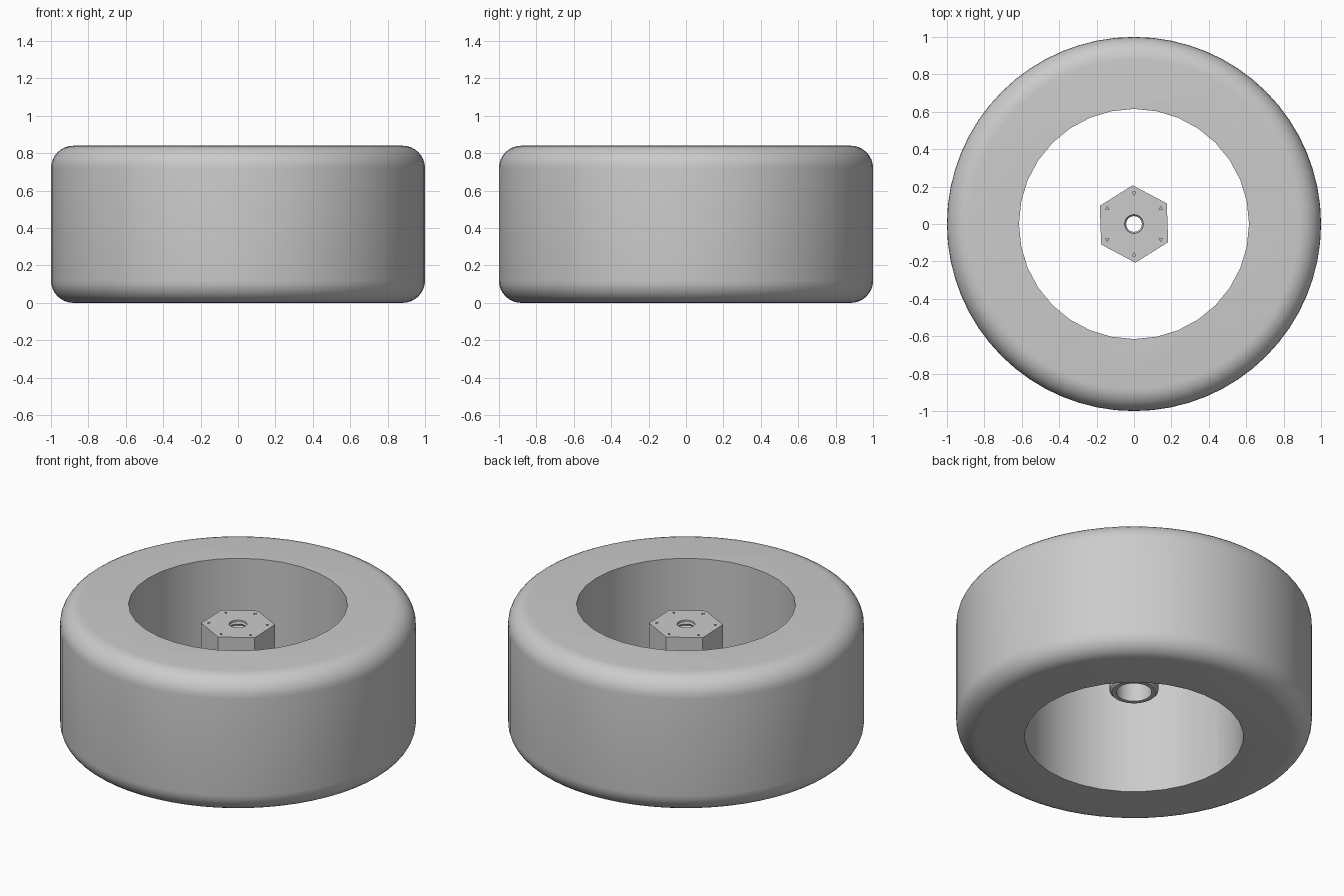
import bpy, bmesh
from math import radians, cos, sin, pi
from mathutils import Matrix

cube = bpy.data.objects.get("Cube")
if cube:
    bpy.data.objects.remove(cube, do_unlink=True)

grey = bpy.data.materials.new("light grey")
grey.use_nodes = True
COLOUR = (0.6, 0.6, 0.6, 1)
grey.diffuse_color = COLOUR
grey.node_tree.nodes["Principled BSDF"].inputs["Base Color"].default_value = COLOUR


def lathe(name, profile, sides, turn=0):
    """Solid of revolution from (radius, z) points, capped at both ends."""
    bm = bmesh.new()
    rings = []
    for r, z in profile:
        angles = [turn + 2 * pi * i / sides for i in range(sides)]
        rings.append([bm.verts.new((r * cos(a), r * sin(a), z)) for a in angles])
    for low, high in zip(rings, rings[1:]):
        for i in range(sides):
            j = (i + 1) % sides
            bm.faces.new((low[i], low[j], high[j], high[i]))
    bm.faces.new(reversed(rings[0]))
    bm.faces.new(rings[-1])
    bmesh.ops.recalc_face_normals(bm, faces=bm.faces)
    mesh = bpy.data.meshes.new(name)
    bm.to_mesh(mesh)
    bm.free()
    mesh.materials.append(grey)
    obj = bpy.data.objects.new(name, mesh)
    bpy.context.collection.objects.link(obj)
    return obj


def activate(obj):
    bpy.ops.object.select_all(action="DESELECT")
    obj.select_set(True)
    bpy.context.view_layer.objects.active = obj


def combine(obj, other, operation):
    """Apply a boolean and discard the helper."""
    activate(obj)
    mod = obj.modifiers.new("boolean", "BOOLEAN")
    mod.operation, mod.object, mod.solver = operation, other, "EXACT"
    bpy.ops.object.modifier_apply(modifier=mod.name)
    bpy.data.objects.remove(other, do_unlink=True)


def smooth(obj):
    activate(obj)
    bpy.ops.object.shade_smooth_by_angle(angle=radians(30))


# Tyre: rounded cylinder with a straight opening through it
HEIGHT = 0.84
tyre = lathe("tyre", [(1, 0), (1, HEIGHT)], 64)
activate(tyre)
bevel = tyre.modifiers.new("rounded_shoulders", "BEVEL")
bevel.width, bevel.segments = 0.12, 8
bevel.limit_method, bevel.angle_limit = "ANGLE", radians(40)
bpy.ops.object.modifier_apply(modifier=bevel.name)
combine(tyre, lathe("opening", [(0.615, -0.1), (0.615, 1)], 32), "DIFFERENCE")
smooth(tyre)

# Hub: hexagonal head on a round sleeve
TOP, NECK, BOTTOM = 0.72, 0.5, 0.29
hub = lathe("hex_hub", [(0.207, NECK), (0.207, TOP)], 6, radians(32))
sleeve = lathe("sleeve", [(0.125, BOTTOM), (0.137, BOTTOM + 0.012), (0.137, NECK + 0.05)], 32)
combine(hub, sleeve, "UNION")

# Bore: wide from below, narrow and ridged towards the top
bore = [(0.1, BOTTOM - 0.1), (0.1, NECK)]
z = NECK
while z < TOP - 0.01:
    bore += [(0.042, z + 0.003), (0.05, z + 0.012)]
    z += 0.022
bore.append((0.05, TOP + 0.05))
combine(hub, lathe("bore", bore, 32), "DIFFERENCE")

# Small triangular dimples near the six corners of the head
for i in range(6):
    a = radians(30 + 60 * i)
    dimple = lathe("dimple", [(0.011, TOP - 0.015), (0.011, TOP + 0.02)], 3, a + pi)
    dimple.data.transform(Matrix.Translation((0.165 * cos(a), 0.165 * sin(a), 0)))
    combine(hub, dimple, "DIFFERENCE")
smooth(hub)
